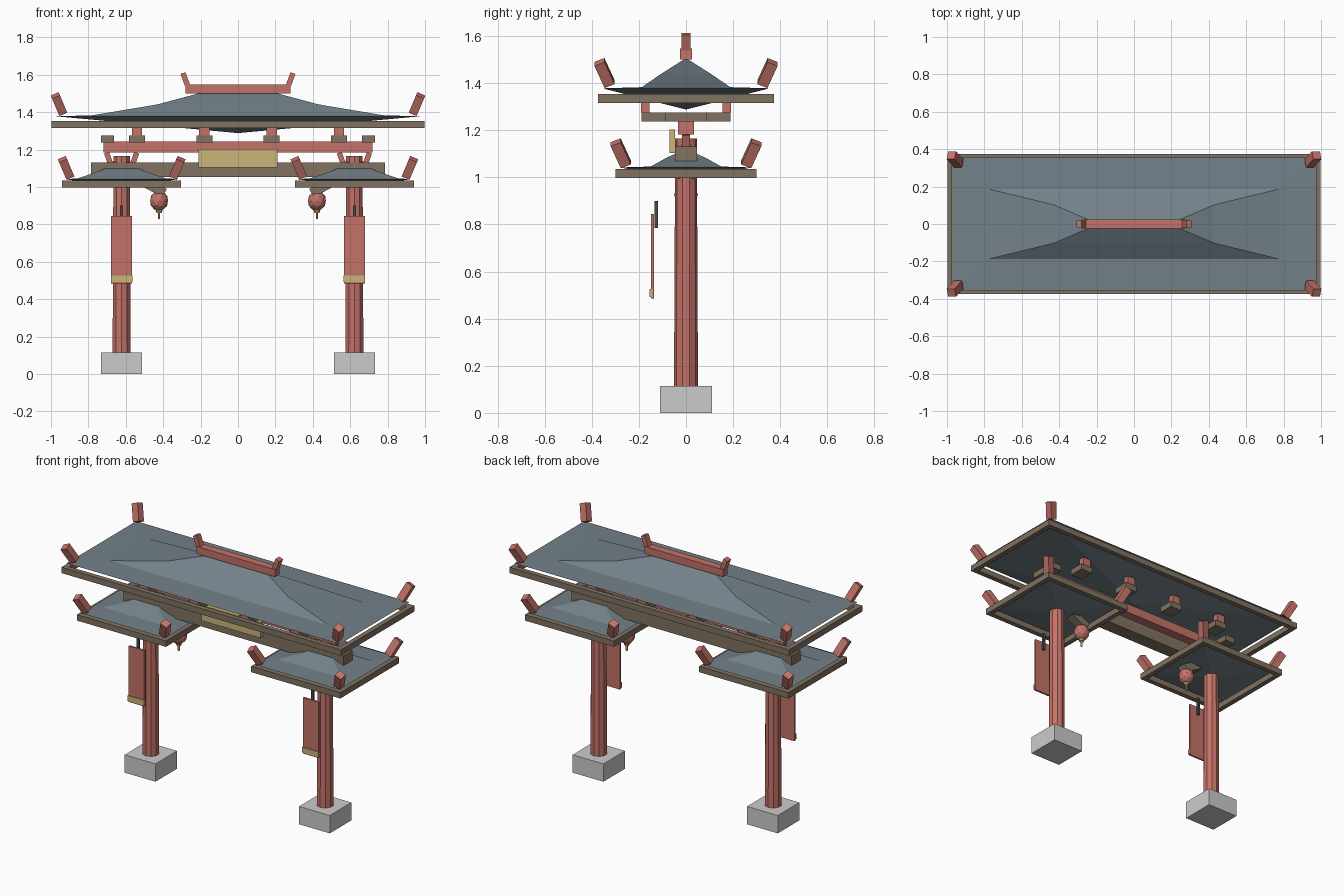
import bpy, bmesh, math
from mathutils import Vector

if "Cube" in bpy.data.objects:
    bpy.data.objects.remove(bpy.data.objects["Cube"])


def mat(name, rgb):
    m = bpy.data.materials.new(name)
    m.diffuse_color = (*rgb, 1)
    m.use_nodes = True
    m.node_tree.nodes["Principled BSDF"].inputs["Base Color"].default_value = m.diffuse_color
    return m


RED = mat("red_paint", (0.55, 0.17, 0.14))
WOOD = mat("brown_wood", (0.22, 0.17, 0.12))
ROOF = mat("roof_slate", (0.17, 0.22, 0.25))
GOLD = mat("gold", (0.6, 0.46, 0.19))
DARK = mat("dark_iron", (0.06, 0.07, 0.07))


def finish(bm, name, m, loc=(0, 0, 0), rot=(0, 0, 0)):
    bmesh.ops.recalc_face_normals(bm, faces=bm.faces)
    me = bpy.data.meshes.new(name)
    bm.to_mesh(me)
    bm.free()
    o = bpy.data.objects.new(name, me)
    o.location, o.rotation_euler = loc, rot
    if m:
        me.materials.append(m)
    bpy.context.collection.objects.link(o)
    return o


def box(name, c, s, m, rot=(0, 0, 0)):
    bm = bmesh.new()
    bmesh.ops.create_cube(bm, size=1)
    bmesh.ops.scale(bm, vec=s, verts=bm.verts)
    return finish(bm, name, m, c, rot)


def cone(name, x, y, z0, z1, r0, r1, n, m):
    bm = bmesh.new()
    bmesh.ops.create_cone(bm, cap_ends=True, segments=n, radius1=r0, radius2=r1, depth=z1 - z0)
    return finish(bm, name, m, (x, y, (z0 + z1) / 2))


def hip_roof(name, cx, rings, low):
    """Stacked rectangular rings (half x, half y, z) above an inverted pyramid soffit."""
    bm = bmesh.new()
    loops = [[bm.verts.new((sx * hx, sy * hy, z)) for sx, sy in ((-1, -1), (1, -1), (1, 1), (-1, 1))]
             for hx, hy, z in rings]
    apex = bm.verts.new((0, 0, low))
    for i in range(4):
        j = (i + 1) % 4
        for a, b in zip(loops, loops[1:]):
            bm.faces.new((a[i], a[j], b[j], b[i]))
        bm.faces.new((loops[0][j], loops[0][i], apex))
    bm.faces.new(loops[-1])
    return finish(bm, name, ROOF, (cx, 0, 0))


def eave_frame(name, cx, hx, hy, z, h, w=0.032):
    for s in (-1, 1):
        box(name + "_long", (cx, s * (hy - w / 2), z), (2 * hx, w, h), WOOD)
        box(name + "_side", (cx + s * (hx - w / 2), 0, z), (w, 2 * hy - 2 * w, h), WOOD)


def corner_horns(name, cx, dx, dy, z):
    t = math.radians(23)
    for sx in (-1, 1):
        for sy in (-1, 1):
            box(name, (cx + sx * dx, sy * dy, z), (0.046, 0.046, 0.11), RED, (-sy * t, sx * t, 0))


def ridge(name, cx, hx, z0, z1, w, horn):
    box(name, (cx, 0, (z0 + z1) / 2), (2 * hx, w, z1 - z0), RED)
    for s in (-1, 1):
        box(name + "_end", (cx + s * (hx + 0.002), 0, z1 + horn / 2 - 0.006),
            (0.028, w * 0.8, horn), RED, (0, s * math.radians(20), 0))


# main roof
hip_roof("main_roof", 0, [(0.975, 0.355, 1.378), (0.78, 0.188, 1.383),
                          (0.428, 0.102, 1.442), (0.212, 0.01, 1.5)], 1.288)
eave_frame("main_eave", 0, 1.0 - 0.003, 0.374, 1.335, 0.038)
corner_horns("main_corner_horn", 0, 0.957, 0.346, 1.443)
ridge("main_ridge", 0, 0.28, 1.5, 1.547, 0.05, 0.07)

# beams and plaque
box("lower_beam", (0, 0, 1.092), (1.57, 0.092, 0.08), WOOD)
box("upper_beam", (0, 0, 1.213), (1.44, 0.07, 0.06), RED)
box("plaque", (0, -0.059, 1.154), (0.42, 0.024, 0.1), GOLD)

# brackets under the main roof
for x in (-0.54, -0.18, 0.18, 0.54):
    for s in (-1, 1):
        box("bracket_block", (x, s * 0.14, 1.256), (0.085, 0.1, 0.038), WOOD)
        box("bracket_cap", (x, s * 0.173, 1.3), (0.056, 0.038, 0.05), RED)

for s in (-1, 1):
    cx = s * 0.622
    # post
    box("plinth", (cx, 0, 0.057), (0.22, 0.22, 0.115), None)
    cone("post", cx, 0, 0.11, 1.165, 0.051, 0.046, 10, RED)
    box("end_bracket", (s * 0.698, 0, 1.256), (0.07, 0.18, 0.038), WOOD)

    # side roof
    hip_roof("side_roof", cx, [(0.3, 0.282, 1.042), (0.235, 0.15, 1.046),
                               (0.12, 0.08, 1.085), (0.06, 0.01, 1.115)], 0.99)
    eave_frame("side_eave", cx, 0.318, 0.3, 1.016, 0.038)
    corner_horns("side_corner_horn", cx, 0.297, 0.277, 1.102)
    ridge("side_ridge", cx, 0.07, 1.105, 1.14, 0.04, 0.05)

    # lantern hung from a brace
    lx = s * 0.422
    box("lantern_brace", (s * 0.45, 0, 0.998), (0.13, 0.06, 0.05), WOOD, (0, -s * math.radians(28), 0))
    bm = bmesh.new()
    bmesh.ops.create_icosphere(bm, subdivisions=2, radius=0.05)
    bmesh.ops.scale(bm, vec=Vector((1, 1, 1.08)), verts=bm.verts)
    finish(bm, "lantern", RED, (lx, 0, 0.926))
    cone("lantern_base", lx, 0, 0.862, 0.882, 0.014, 0.02, 8, GOLD)
    cone("lantern_tassel", lx, 0, 0.828, 0.864, 0.007, 0.007, 6, GOLD)

    # banner
    box("banner", (cx, -0.142, 0.665), (0.112, 0.012, 0.36), RED)
    box("banner_hem", (cx, -0.148, 0.51), (0.116, 0.012, 0.034), GOLD)
    box("banner_rod", (cx, -0.126, 0.843), (0.016, 0.014, 0.115), DARK)
